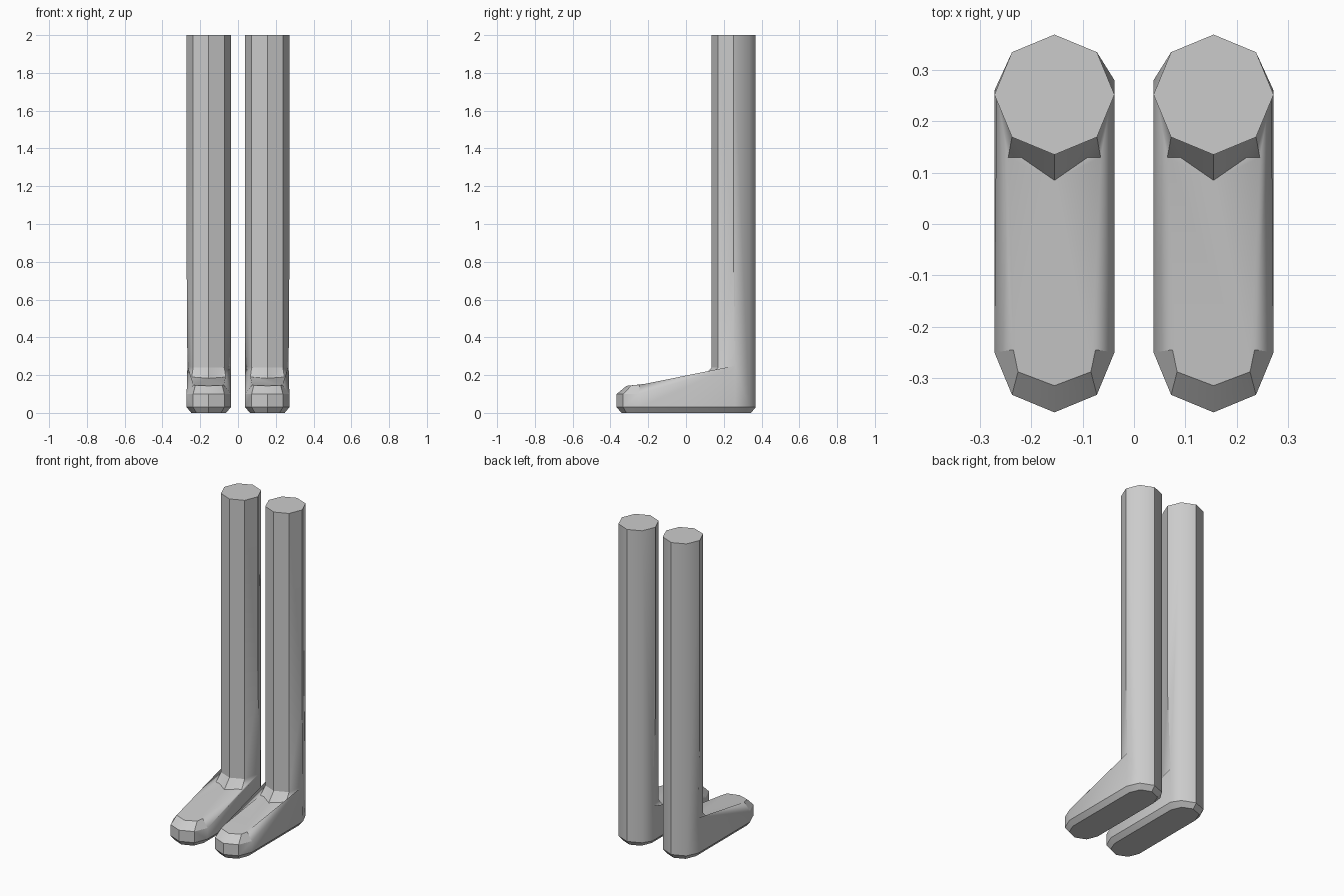
import bpy, bmesh
from math import sin, cos, radians

if "Cube" in bpy.data.objects:
    bpy.data.objects.remove(bpy.data.objects["Cube"])

R, LEG_X, HEEL_Y, TOE_Y = 0.117, 0.155, 0.252, -0.25

grey = bpy.data.materials.new("plain grey")
grey.use_nodes = True
grey.diffuse_color = (0.6, 0.6, 0.6, 1)
grey.node_tree.nodes["Principled BSDF"].inputs["Base Color"].default_value = (0.6, 0.6, 0.6, 1)


def octagon(steps, r, y, z):
    return [(r * cos(radians(45 * i)), y + r * sin(radians(45 * i)), z) for i in steps]


def build_leg(name, side):
    bm = bmesh.new()

    def add(points):
        return [bm.verts.new((side * (LEG_X + x), y, z)) for x, y, z in points]

    def face(*verts):
        bm.faces.new(verts)

    # Sole outline: heel half, then toe half
    heel, toe_half = range(0, 5), range(4, 9)
    sole = add(octagon(heel, 0.092, HEEL_Y, 0) + octagon(toe_half, 0.092, TOE_Y, 0))
    wall = add(octagon(heel, R, HEEL_Y, 0.03) + octagon(toe_half, R, TOE_Y, 0.03))
    wall[0].co.y, wall[4].co.y = 0.26, 0.28

    # Toe cap rim and its bevelled top edge
    rim = add(octagon(toe_half, R, TOE_Y, 0.10))
    top = add([(-0.08, -0.245, 0.148), (-0.071, -0.288, 0.146), (0, -0.315, 0.143),
               (0.071, -0.288, 0.146), (0.08, -0.245, 0.148)])

    # Ankle seam, shin ring and side points where foot meets leg
    ankle = add([(-0.09, 0.13, 0.19), (-0.065, 0.13, 0.187), (0, 0.085, 0.183),
                 (0.065, 0.13, 0.187), (0.09, 0.13, 0.19)])
    shin = add(octagon((5, 6, 7), R, HEEL_Y, 0.24))
    crown = add(octagon(range(8), R, HEEL_Y, 2))
    knee = add([(R, HEEL_Y, 0.8), (-R, HEEL_Y, 0.8)])
    hip = add([(0.113, 0.26, 0.25), (-R, 0.28, 0.25)])

    # Sole, bevel and toe cap
    face(*sole)
    for i in range(10):
        j = (i + 1) % 10
        face(sole[i], sole[j], wall[j], wall[i])
    for i in range(4):
        face(wall[5 + i], wall[6 + i], rim[i + 1], rim[i])
        face(rim[i], rim[i + 1], top[i + 1], top[i])
    face(*top, *reversed(ankle))

    # Foot flanks and leg sides
    for s, w0, w1, r, f, c0, c1, a in ((0, 9, 0, 4, 2, 0, 7, 3), (1, 5, 4, 0, 0, 4, 5, 1)):
        e = r
        face(wall[w0], wall[w1], hip[s], rim[r])
        face(rim[r], hip[s], ankle[e], top[r])
        face(hip[s], shin[f], ankle[e])
        face(shin[f], ankle[a], ankle[e])
        face(shin[f], shin[1], ankle[2], ankle[a])
        face(hip[s], knee[s], shin[f])
        face(knee[s], crown[c0], crown[c1], shin[f])
        face(shin[f], shin[1], crown[6], crown[c1])

    # Back of the leg and the flat cap
    face(wall[0], wall[1], crown[1], crown[0], knee[0], hip[0])
    face(wall[1], wall[2], crown[2], crown[1])
    face(wall[2], wall[3], crown[3], crown[2])
    face(wall[3], wall[4], hip[1], knee[1], crown[4], crown[3])
    face(*crown)

    # Rounded shading on the calf corners and foot flanks, crisp elsewhere
    bmesh.ops.recalc_face_normals(bm, faces=bm.faces)
    soft = [{wall[1], crown[1]}, {wall[3], crown[3]}, {rim[0], hip[1]}, {rim[4], hip[0]},
            {hip[0], ankle[4]}, {hip[1], ankle[0]}]
    for f in bm.faces:
        f.smooth = True
    for e in bm.edges:
        e.smooth = set(e.verts) in soft or e.calc_face_angle(0) < radians(30)

    mesh = bpy.data.meshes.new(name)
    bm.to_mesh(mesh)
    bm.free()
    mesh.materials.append(grey)
    bpy.context.collection.objects.link(bpy.data.objects.new(name, mesh))


build_leg("left_leg", 1)
build_leg("right_leg", -1)
